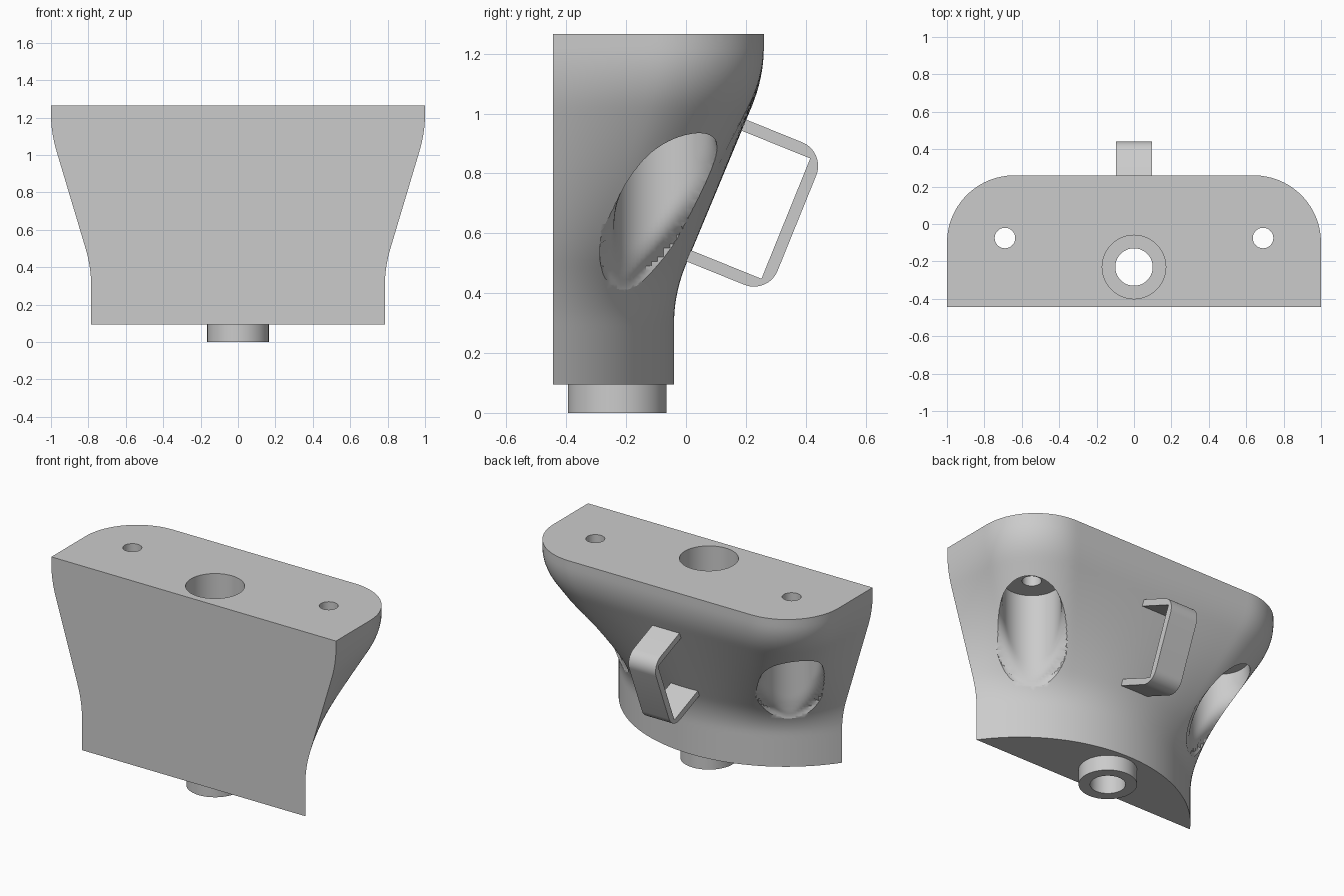
import bpy, bmesh, math
from mathutils import Vector
from mathutils.bvhtree import BVHTree

cube = bpy.data.objects.get("Cube")
if cube:
    bpy.data.objects.remove(cube, do_unlink=True)

grey = bpy.data.materials.new("plain grey")
grey.use_nodes = True
grey.diffuse_color = (0.6, 0.6, 0.6, 1)
grey.node_tree.nodes["Principled BSDF"].inputs["Base Color"].default_value = (0.6, 0.6, 0.6, 1)

TOP, BASE, FRONT = 1.265, 0.095, -0.445


def loft(name, rings, capped=True):
    """Skin closed rings of points into a solid; uncapped rings join end to end."""
    bm = bmesh.new()
    loops = [[bm.verts.new(p) for p in ring] for ring in rings]
    n = len(loops[0])
    pairs = list(zip(loops, loops[1:]))
    if not capped:
        pairs.append((loops[-1], loops[0]))
    for a, b in pairs:
        for i in range(n):
            j = (i + 1) % n
            bm.faces.new((a[i], a[j], b[j], b[i]))
    if capped:
        bm.faces.new(loops[0])
        bm.faces.new(loops[-1])
    bmesh.ops.recalc_face_normals(bm, faces=bm.faces)
    mesh = bpy.data.meshes.new(name)
    bm.to_mesh(mesh)
    bm.free()
    mesh.materials.append(grey)
    obj = bpy.data.objects.new(name, mesh)
    bpy.context.collection.objects.link(obj)
    return obj


def circle(x, y, z, r, n=48):
    return [(x + r * math.cos(k * math.tau / n), y + r * math.sin(k * math.tau / n), z)
            for k in range(n)]


def activate(obj):
    bpy.ops.object.select_all(action='DESELECT')
    obj.select_set(True)
    bpy.context.view_layer.objects.active = obj


def smooth(obj):
    activate(obj)
    bpy.ops.object.shade_smooth_by_angle(angle=math.radians(30))


def cut(obj, cutter):
    cutter.hide_render = True
    mod = obj.modifiers.new("cut", 'BOOLEAN')
    mod.operation, mod.solver, mod.object = 'DIFFERENCE', 'EXACT', cutter
    activate(obj)
    bpy.ops.object.modifier_apply(modifier=mod.name)
    bpy.data.objects.remove(cutter, do_unlink=True)


# Body outlines: round-cornered top and arc-shaped bottom, u runs 0..1 from +x to -x
def top_point(u):
    r, side, flat = 0.36, 0.345, 0.64
    arc = r * math.pi / 2
    s = min(u, 1 - u) * 2 * (side + arc + flat)
    if s < side:
        x, y = 1, FRONT + s
    elif s < side + arc:
        a = (s - side) / r
        x, y = flat + r * math.cos(a), FRONT + side + r * math.sin(a)
    else:
        x, y = flat - (s - side - arc), FRONT + side + r
    return Vector((x if u <= 0.5 else -x, y))


def bottom_point(u):
    half, rise = 0.785, 0.405
    r = (half ** 2 + rise ** 2) / (2 * rise)
    a = math.asin(half / r) * (1 - 2 * u)
    return Vector((r * math.sin(a), FRONT + rise - r + r * math.cos(a)))


def ramp(s, h=0.1):
    return 0 if s < -h else s if s > h else (s + h) ** 2 / (4 * h)


def body_ring(z, n=96):
    t = (ramp(z - 0.4) - ramp(z - 1.12)) / 0.72
    points = [bottom_point(k / n).lerp(top_point(k / n), t) for k in range(n + 1)]
    return [(p.x, p.y, z) for p in points]


levels = 48
body = loft("body", [body_ring(BASE + (TOP - BASE) * k / levels) for k in range(levels + 1)])

# Screw pockets: vertical round cuts whose walls flare into the body surface
bm = bmesh.new()
bm.from_mesh(body.data)
tree = BVHTree.FromBMesh(bm)
bm.free()
FLARE, POCKET, HOLE_Y = 0.06, 0.165, -0.075


def pocket_ring(x, z):
    ring = []
    for p in circle(x, HOLE_Y, z, POCKET, 64):
        p = Vector(p)
        out = (p - Vector((x, HOLE_Y, z))).normalized()
        near, normal, _, _ = tree.find_nearest(p)
        depth = min(max((near - p).dot(normal), 0), FLARE)
        grow = FLARE - math.sqrt(FLARE ** 2 - (FLARE - depth) ** 2)
        ring.append(p + out * grow * (1 - out.dot(normal) ** 2))
    return ring


for x in (0.69, -0.69):
    cut(body, loft("pocket_cutter", [pocket_ring(x, 0.25 + 0.75 * k / 50) for k in range(51)]))
    cut(body, loft("screw_cutter", [circle(x, HOLE_Y, z, 0.055, 32) for z in (0.9, 1.4)]))

# Stepped central bore
BORE_Y = -0.23
bore = [(-0.1, 0.1), (0.3, 0.1), (0.3, 0.17), (1.4, 0.17)]
cut(body, loft("bore_cutter", [circle(0, BORE_Y, z, r, 64) for z, r in bore]))
smooth(body)

# Spigot under the body
tube = [(0, 0.165), (BASE, 0.165), (BASE, 0.1), (0, 0.1)]
smooth(loft("spigot", [circle(0, BORE_Y, z, r, 64) for z, r in tube], capped=False))

# Handle: bent strap with rounded outer corners and sharp inner ones
out = Vector((0.927, -0.375))
up = Vector((0.375, 0.927))
thick, radius = 0.04, 0.085
upper, lower = Vector((0.415, 0.85)), Vector((0.252, 0.448))


def outer_corner(corner, side):
    centre = corner + (thick - radius) * (out + up * side)
    steps = [k / 10 * math.pi / 2 for k in range(11)]
    return [centre + radius * (out * math.sin(a) + up * side * math.cos(a)) for a in steps]


reach = 0.28
strap = [upper - out * reach, upper - out * reach + up * thick]
strap += outer_corner(upper, 1) + outer_corner(lower, -1)[::-1]
strap += [lower - out * reach - up * thick, lower - out * reach, lower, upper]
smooth(loft("handle", [[(x, p.x, p.y) for p in strap] for x in (-0.095, 0.095)]))
